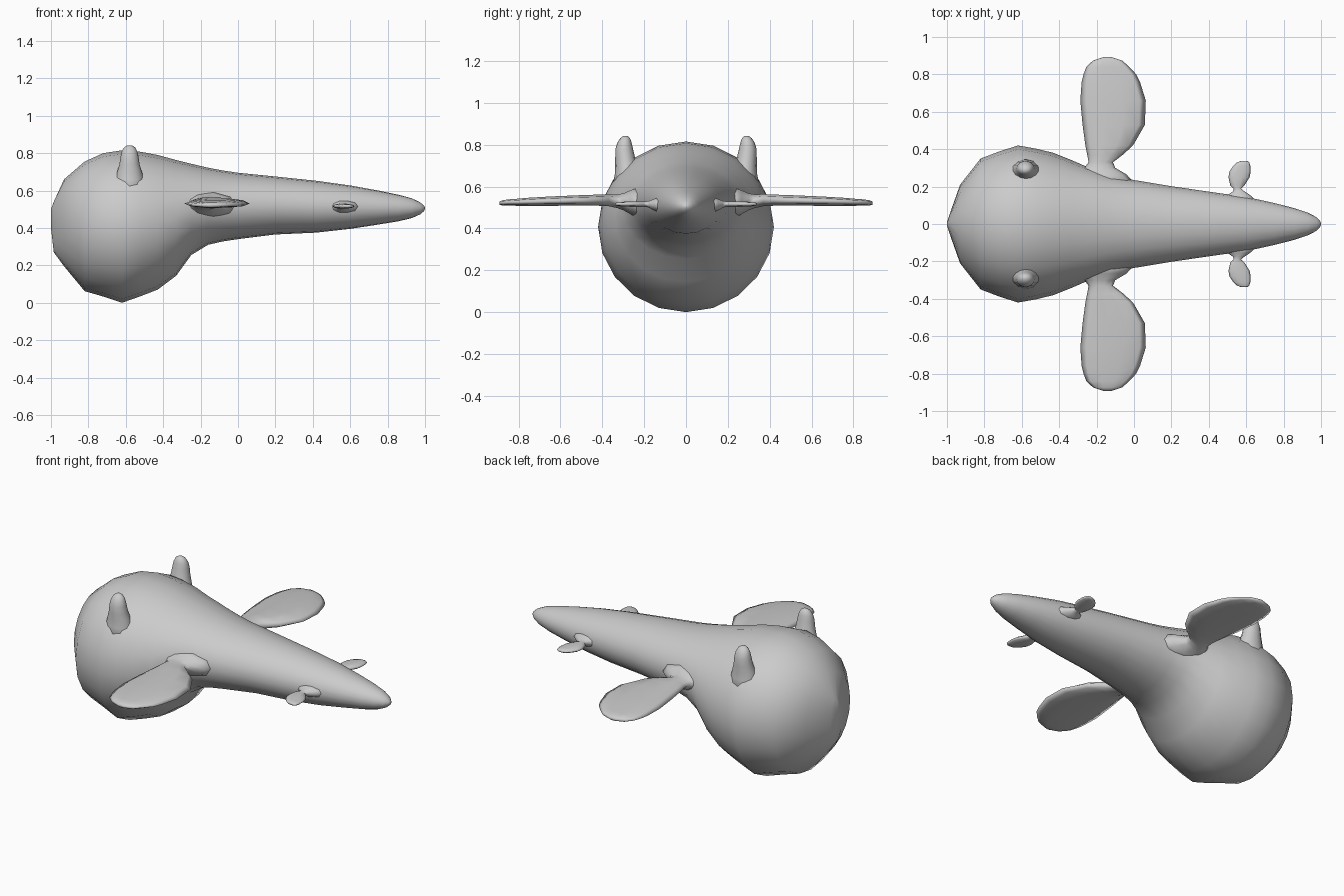
import bpy, bmesh
from math import sin, cos, pi


def loft(name, rings, mirror=False):
    """Skin a list of equal-length point rings and cap both ends."""
    bm = bmesh.new()
    loops = [[bm.verts.new(p) for p in ring] for ring in rings]
    n = len(loops[0])
    for a, b in zip(loops, loops[1:]):
        for i in range(n):
            j = (i + 1) % n
            bm.faces.new((a[i], a[j], b[j], b[i]))
    bm.faces.new(loops[0])
    bm.faces.new(loops[-1])
    bmesh.ops.recalc_face_normals(bm, faces=bm.faces)
    me = bpy.data.meshes.new(name)
    bm.to_mesh(me)
    bm.free()
    ob = bpy.data.objects.new(name, me)
    bpy.context.collection.objects.link(ob)
    for p in me.polygons:
        p.use_smooth = True
    if mirror:
        m = ob.modifiers.new("Mirror", 'MIRROR')
        m.use_axis = (False, True, False)
    return ob


def circle(n):
    return [(cos(2 * pi * i / n), sin(2 * pi * i / n)) for i in range(n)]


# Body: round head flowing into a tapering tail (x, top z, bottom z, half width)
body = [
    (-1.0, .50, .40, .01), (-.985, .54, .27, .055), (-.93, .66, .195, .21),
    (-.82, .755, .062, .35), (-.72, .80, .033, .388), (-.62, .815, 0, .42),
    (-.52, .807, .035, .402), (-.43, .79, .07, .38), (-.33, .763, .145, .34),
    (-.25, .743, .255, .305), (-.16, .722, .31, .272), (-.08, .707, .328, .25),
    (0, .695, .34, .235), (.2, .675, .365, .202), (.42, .652, .375, .17),
    (.6, .627, .395, .145), (.75, .60, .418, .112), (.86, .577, .436, .084),
    (.93, .558, .453, .06), (.975, .536, .473, .037), (.995, .518, .49, .016),
    (1.0, .508, .502, .004),
]
loft("body", [[(x, w * c, (t + b) / 2 + (t - b) / 2 * s) for c, s in circle(20)]
              for x, t, b, w in body])


# Fins: thin lens sections (y, x start, x end, centre z, half thickness)
def fin(name, stations):
    loft(name, [[((a + b) / 2 + (b - a) / 2 * c, y, z + h * s)
                 for c, s in circle(10)] for y, a, b, z, h in stations], True)


fin("front_fin", [
    (.20, -.36, .02, .52, .09), (.265, -.32, -.04, .525, .06),
    (.30, -.265, -.10, .527, .042), (.33, -.243, -.112, .53, .034),
    (.37, -.25, -.06, .535, .03), (.42, -.26, -.005, .535, .028),
    (.53, -.275, .058, .533, .026), (.66, -.287, .063, .53, .023),
    (.76, -.28, .032, .527, .02), (.80, -.27, .012, .525, .018),
    (.84, -.255, -.025, .524, .016), (.873, -.22, -.062, .522, .014),
    (.892, -.165, -.12, .521, .008),
])
fin("tail_fin", [
    (.10, .44, .68, .513, .05), (.155, .50, .62, .513, .028),
    (.175, .53, .59, .515, .018), (.19, .532, .572, .516, .014),
    (.205, .515, .59, .516, .014), (.25, .505, .618, .516, .014),
    (.28, .51, .624, .516, .013), (.31, .53, .622, .516, .011),
    (.33, .552, .616, .516, .009), (.338, .575, .605, .516, .005),
])

# Ears: pair of rounded knobs on the head (z, centre y, x radius, y radius)
ear = [(.55, .275, .095, .085), (.66, .28, .078, .06), (.70, .285, .066, .053),
       (.74, .291, .054, .047), (.78, .295, .048, .042), (.81, .294, .041, .034),
       (.83, .291, .03, .024), (.842, .289, .012, .01)]
loft("ear", [[(-.58 + rx * c, y + ry * s, z) for c, s in circle(12)]
             for z, y, rx, ry in ear], True)
